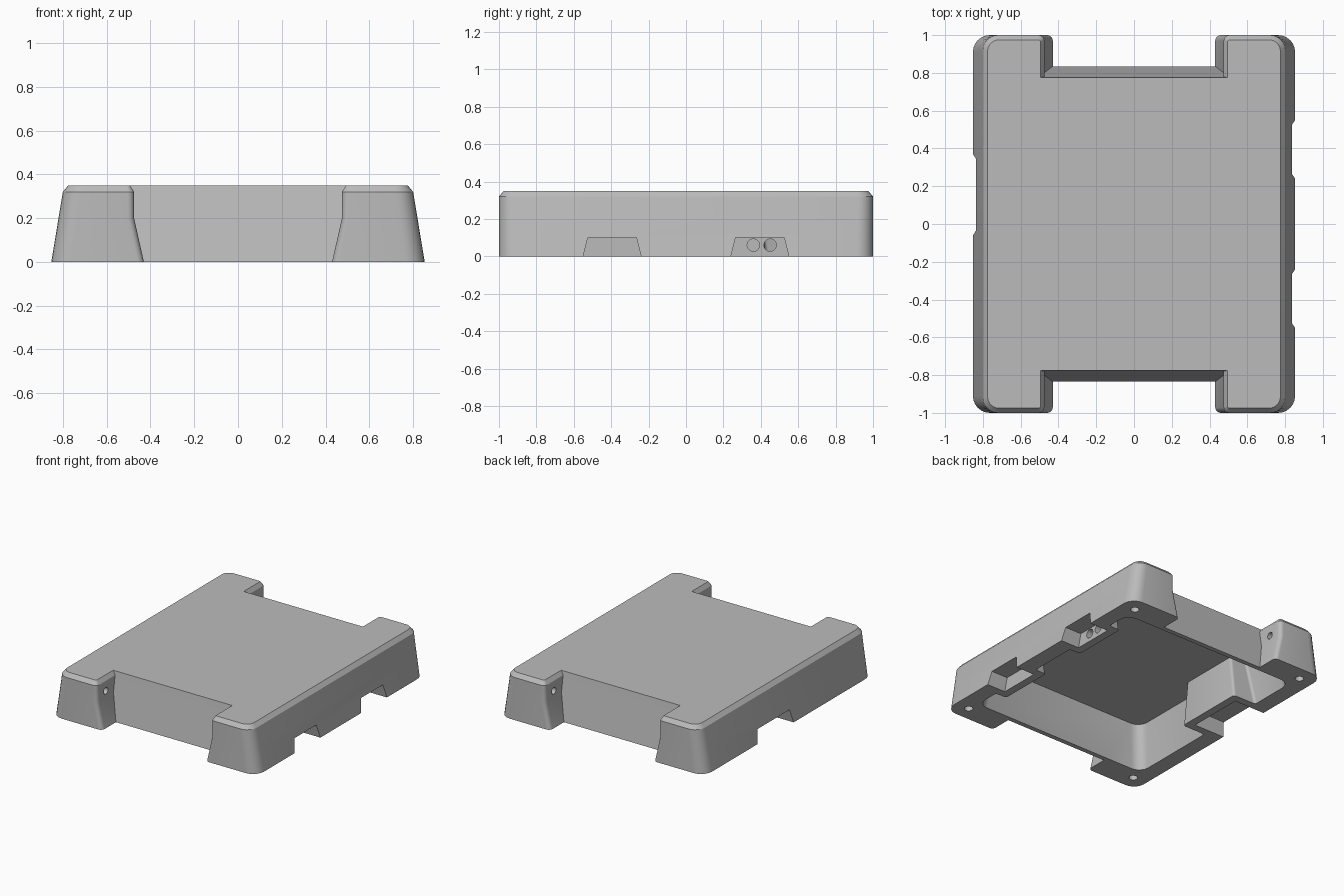
import bpy, bmesh, math
from mathutils import Vector, Matrix

if "Cube" in bpy.data.objects:
    bpy.data.objects.remove(bpy.data.objects["Cube"])


def fillet(corners, n=6):
    """Closed outline from (x, y, radius) corners, each rounded by an arc of n + 1 points."""
    out = []
    for i, (x, y, r) in enumerate(corners):
        p = Vector((x, y))
        a = (Vector(corners[i - 1][:2]) - p).normalized()
        b = (Vector(corners[(i + 1) % len(corners)][:2]) - p).normalized()
        if r == 0:
            out.append(p)
            continue
        # corners are right angles, so the arc centre lies r along both edges
        c = p + (a + b) * r
        for k in range(n + 1):
            t = math.pi / 2 * k / n
            out.append(c - b * r * math.cos(t) - a * r * math.sin(t))
    return out


def loft(name, levels):
    """Solid through outlines of equal length: [(z, points), ...]."""
    bm = bmesh.new()
    rings = [[bm.verts.new((p[0], p[1], z)) for p in pts] for z, pts in levels]
    n = len(rings[0])
    for lo, hi in zip(rings, rings[1:]):
        for i in range(n):
            j = (i + 1) % n
            bm.faces.new((lo[i], lo[j], hi[j], hi[i]))
    bm.faces.new(rings[0][::-1])
    bm.faces.new(rings[-1])
    bmesh.ops.recalc_face_normals(bm, faces=bm.faces)
    return finish(name, bm)


def finish(name, bm):
    me = bpy.data.meshes.new(name)
    bm.to_mesh(me)
    bm.free()
    ob = bpy.data.objects.new(name, me)
    bpy.context.collection.objects.link(ob)
    return ob


def bore(name, loc, radius, depth, axis="Z"):
    bm = bmesh.new()
    rot = Matrix.Rotation(math.pi / 2, 4, "Y") if axis == "X" else Matrix()
    bmesh.ops.create_cone(bm, cap_ends=True, segments=24, radius1=radius, radius2=radius,
                          depth=depth, matrix=Matrix.Translation(loc) @ rot)
    return finish(name, bm)


def body_outline(x, y, nx, ny, r_out, r_in):
    q = [(x, y, r_out), (nx, y, r_in), (nx, ny, 0)]
    left = [(-a, b, r) for a, b, r in reversed(q)]
    upper = q + left
    return fillet(upper + [(-a, -b, r) for a, b, r in upper])


def cavity_outline(x, y, t):
    """Inner hollow stepping around the side pockets; t narrows the steps."""
    c = [(x, y, .08), (-x, y, .08),
         (-x, .43 - t, .02), (-.54, .43 - t, .02), (-.54, -.12 + t, .02), (-x, -.12 + t, .02),
         (-x, -y, .08), (x, -y, .08)]
    for lo, hi in ((-.61, -.18), (.18, .61)):
        c += [(x, lo + t, .02), (.64, lo + t, .02), (.64, hi - t, .02), (x, hi - t, .02)]
    return fillet(c, 4)


def pocket(name, x0, x1, y0, y1, top=.1, draft=.025):
    def rect(d):
        return [(x0, y0 + d), (x1, y0 + d), (x1, y1 - d), (x0, y1 - d)]
    return loft(name, [(-.02, rect(-draft * .2)), (top, rect(draft))])


# tray body with four corner feet and a chamfered top
body = loft("tray_body", [
    (0, body_outline(.853, 1, .43, .835, .09, .03)),
    (.2, body_outline(.82, 1, .475, .80, .085, .03)),
    (.32, body_outline(.80, 1, .475, .78, .08, .03)),
    (.35, body_outline(.775, .975, .495, .775, .06, .012))])

# hollow underside
cutters = [loft("hollow_cutter", [(-.02, cavity_outline(.734, .803, 0)),
                                  (.32, cavity_outline(.68, .75, .04))])]

# side pockets: two on the right, a deep one on the left
cutters += [pocket("pocket_cutter", .70, .95, -.55, -.24),
            pocket("pocket_cutter", .70, .95, .24, .55),
            pocket("pocket_cutter", -.95, -.60, -.06, .37)]

# cable holes in the rear right pocket
for y in (.36, .45):
    cutters.append(bore("cable_hole_cutter", (.69, y, .06), .033, .16, "X"))

# screw holes under the feet and in the inner faces of the feet
for sx in (-1, 1):
    for sy in (-1, 1):
        cutters.append(bore("foot_hole_cutter", (sx * .74, sy * .89, .05), .03, .2))
        cutters.append(bore("side_hole_cutter", (sx * .48, sy * .89, .245), .025, .16, "X"))

bpy.context.view_layer.objects.active = body
body.select_set(True)
for c in cutters:
    c.hide_render = True
    m = body.modifiers.new("cut", "BOOLEAN")
    m.operation = "DIFFERENCE"
    m.solver = "EXACT"
    m.object = c
    bpy.ops.object.modifier_apply(modifier=m.name)
for c in cutters:
    bpy.data.objects.remove(c)

# plain grey plastic
grey = bpy.data.materials.new("grey_plastic")
grey.diffuse_color = (.5, .5, .5, 1)
grey.use_nodes = True
grey.node_tree.nodes["Principled BSDF"].inputs["Base Color"].default_value = grey.diffuse_color
body.data.materials.clear()
body.data.materials.append(grey)
bpy.ops.object.shade_smooth_by_angle(angle=math.radians(25))
